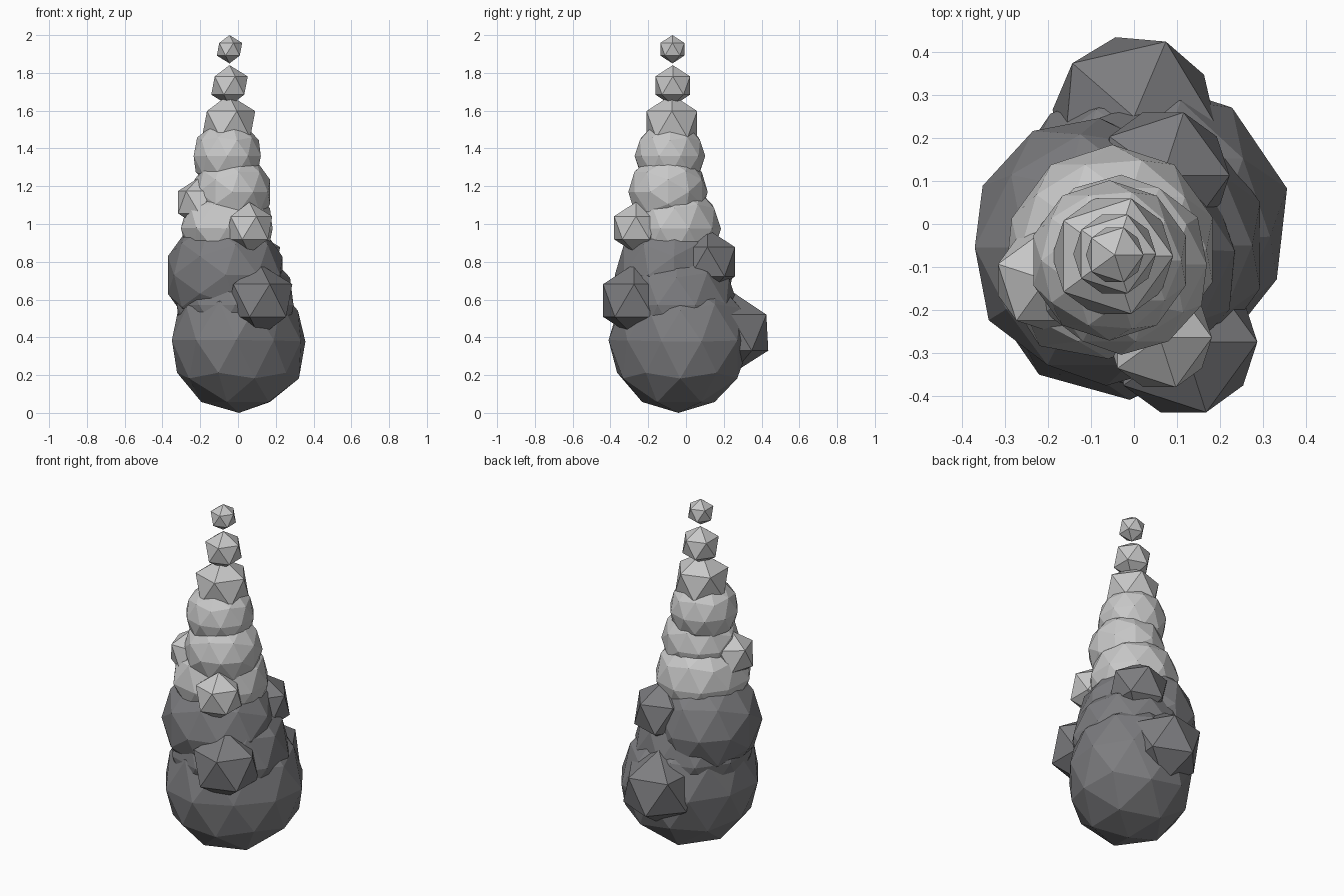
import bpy
import bmesh
from math import radians
from mathutils import Euler, Vector

cube = bpy.data.objects.get("Cube")
if cube:
    bpy.data.objects.remove(cube, do_unlink=True)


def make_material(name, color):
    mat = bpy.data.materials.new(name)
    mat.use_nodes = True
    mat.diffuse_color = color
    bsdf = next(n for n in mat.node_tree.nodes if n.type == 'BSDF_PRINCIPLED')
    bsdf.inputs["Base Color"].default_value = color
    bsdf.inputs["Roughness"].default_value = 0.9
    return mat


dark = make_material("dark smoke grey", (0.205, 0.205, 0.215, 1))
light = make_material("light smoke grey", (0.58, 0.58, 0.58, 1))


def puff(name, center, radius, detail, mat, tilt=0, turn=0, swells=()):
    """Flat-shaded faceted ball; each swell is (direction, amount), negative for a dent."""
    bm = bmesh.new()
    spin = Euler((radians(tilt), 0, radians(turn))).to_matrix().to_4x4()
    bmesh.ops.create_icosphere(bm, subdivisions=detail, radius=radius, matrix=spin)
    for direction, amount in swells:
        axis = Vector(direction).normalized()
        for v in bm.verts:
            v.co += axis * amount * max(0, v.co.dot(axis) / radius) ** 3
    mesh = bpy.data.meshes.new(name)
    bm.to_mesh(mesh)
    bm.free()
    mesh.materials.append(mat)
    obj = bpy.data.objects.new(name, mesh)
    obj.location = center
    bpy.context.collection.objects.link(obj)


# Thick dark base of the column, slightly lumpy
puff("base_puff", (0.005, -0.04, 0.385), 0.385, 2, dark,
     swells=[((1, -1, 0), -0.06), ((-0.9, 0.5, 0), -0.04), ((0.8, 0, 0.6), -0.03)])
puff("lower_puff", (-0.015, -0.05, 0.57), 0.325, 2, dark)
puff("middle_puff", (-0.065, -0.055, 0.73), 0.322, 2, dark, tilt=90,
     swells=[((0.6, 0.8, 0.1), -0.05)])

# Light tapering column
puff("upper_puff", (-0.05, -0.06, 0.975), 0.245, 2, light,
     swells=[((-1, -1, 0.2), 0.04)])
puff("neck_puff", (-0.03, -0.095, 1.17), 0.21, 2, light, tilt=90)
puff("crown_puff", (-0.057, -0.085, 1.36), 0.187, 2, light)

# Small coarse puffs drifting off the top
puff("tip_puff_low", (-0.05, -0.075, 1.527), 0.158, 1, light)
puff("tip_puff_mid", (-0.045, -0.07, 1.733), 0.108, 1, light)
puff("tip_puff_high", (-0.045, -0.072, 1.925), 0.075, 1, light)

# Coarse puffs bulging from the sides
puff("dark_front_bulge", (0.115, -0.275, 0.595), 0.193, 1, dark)
puff("dark_back_bulge", (0.0, 0.25, 0.425), 0.213, 1, dark, turn=-5)
puff("dark_upper_back_bulge", (0.068, 0.113, 0.80), 0.173, 1, dark)
puff("light_front_bulge", (0.06, -0.265, 0.98), 0.136, 1, light)
puff("light_side_bulge", (-0.205, -0.13, 1.115), 0.132, 1, light, turn=18)
